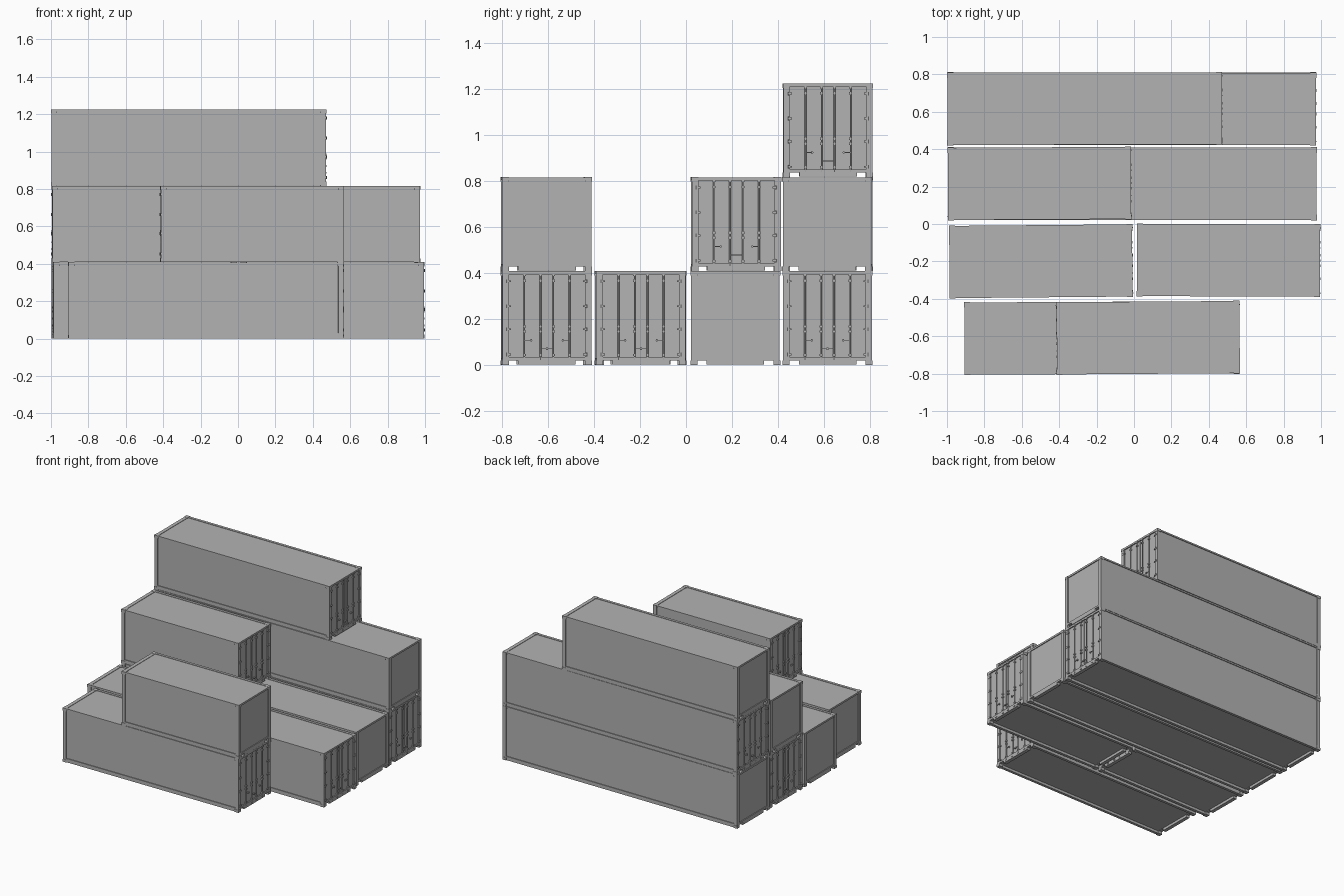
import bpy, bmesh, math
from mathutils import Matrix, Vector

cube = bpy.data.objects.get("Cube")
if cube:
    bpy.data.objects.remove(cube, do_unlink=True)

W, H = 0.386, 0.4085          # container width and height
POST, SILL, TOP = 0.027, 0.03, 0.012
SHORT, MEDIUM, LONG = 0.978, 1.468, 1.968

grey = bpy.data.materials.new("container_grey")
grey.use_nodes = True
colour = (0.45, 0.45, 0.45, 1)
grey.diffuse_color = colour
grey.node_tree.nodes["Principled BSDF"].inputs["Base Color"].default_value = colour


def box(bm, x0, x1, y0, y1, z0, z1):
    size = Vector((x1 - x0, y1 - y0, z1 - z0, 1))
    mid = Vector((x0 + x1, y0 + y1, z0 + z1)) / 2
    bmesh.ops.create_cube(bm, size=1, matrix=Matrix.Translation(mid) @ Matrix.Diagonal(size))


def rod(bm, x, y, z0, z1, r):
    bmesh.ops.create_cone(bm, cap_ends=True, segments=8, radius1=r, radius2=r, depth=z1 - z0,
                          matrix=Matrix.Translation((x, y, (z0 + z1) / 2)))


def mesh_from(name, build, *args):
    bm = bmesh.new()
    build(bm, *args)
    mesh = bpy.data.meshes.new(name)
    bm.to_mesh(mesh)
    bm.free()
    mesh.materials.append(grey)
    return mesh


# Posts, rails, end beams and corner castings; the door end is +x
def frame(bm, length):
    a, b = length / 2, W / 2
    for s in (-1, 1):
        y0, y1 = sorted((s * b, s * (b - 0.02)))
        box(bm, -a, a, y0, y1, 0.002, SILL)
        box(bm, -a, a, y0, y1, H - TOP, H - 0.001)
        x0, x1 = sorted((s * a, s * (a - POST)))
        box(bm, x0, x1, -b, b, 0.02, SILL + 0.004)
        box(bm, x0, x1, -0.125, 0.125, 0.002, 0.021)
        box(bm, x0, x1, -b, b, H - 0.015, H - 0.001)
        for t in (-1, 1):
            y0, y1 = sorted((t * b, t * (b - POST)))
            box(bm, x0, x1, y0, y1, 0.01, H - 0.01)
            cx, cy = s * (a - 0.0145), t * (b - 0.0125)
            for z in (0, H - 0.02):
                box(bm, cx - 0.016, cx + 0.016, cy - 0.015, cy + 0.015, z, z + 0.02)


# Recessed walls, roof and floor
def shell(bm, length):
    a, b = length / 2, W / 2
    box(bm, -a + 0.006, a - 0.012, -b + 0.006, b - 0.006, 0.021, H - 0.004)


# Two door leaves with a narrow gap
def doors(bm, x):
    for s in (-1, 1):
        y0, y1 = sorted((s * 0.002, s * (W / 2 - POST + 0.003)))
        box(bm, x - 0.014, x - 0.008, y0, y1, SILL, H - 0.013)


# Locking bars, guides, handles and hinges
def door_gear(bm, x):
    for y in (-0.098, -0.028, 0.028, 0.098):
        rod(bm, x - 0.003, y, 0.012, H - 0.012, 0.0035)
        for z in (0.017, 0.043, 0.145, 0.167, H - 0.043, H - 0.017):
            box(bm, x - 0.01, x + 0.003, y - 0.007, y + 0.007, z - 0.005, z + 0.005)
    for s in (-1, 1):
        for y, z in ((0.098, 0.107), (0.028, 0.07)):
            y0, y1 = sorted((s * y, s * (y - 0.035)))
            box(bm, x - 0.004, x, y0, y1, z - 0.002, z + 0.002)
            box(bm, x - 0.01, x + 0.002, s * (y - 0.03) - 0.003, s * (y - 0.03) + 0.003, z - 0.005, z + 0.005)
        for z in (0.045, 0.155, 0.255, H - 0.045):
            y0, y1 = sorted((s * (W / 2 - 0.006), s * (W / 2 - 0.036)))
            box(bm, x - 0.01, x + 0.002, y0, y1, z - 0.004, z + 0.004)
            rod(bm, x + 0.001, s * (W / 2 - 0.018), z - 0.008, z + 0.008, 0.004)


# One set of part meshes per container length
kits = {}
for label, length in (("short", SHORT), ("medium", MEDIUM), ("long", LONG)):
    kits[length] = {
        "frame": mesh_from(label + "_frame", frame, length),
        "walls": mesh_from(label + "_walls", shell, length),
        "doors": mesh_from(label + "_doors", doors, length / 2),
        "door_gear": mesh_from(label + "_door_gear", door_gear, length / 2),
    }

# Name, length, low x end, centre y, level, door direction, small turn in degrees
stack = [
    ("front_lower", MEDIUM, -0.906, -0.609, 0, 1, 0.3),
    ("front_upper", SHORT, -0.413, -0.608, 1, -1, 0.4),
    ("second_row_right", SHORT, -0.987, -0.199, 0, 1, 0.5),
    ("second_row_left", SHORT, 0.016, -0.194, 0, 1, -0.2),
    ("third_row_lower", LONG, -0.992, 0.215, 0, -1, 0),
    ("third_row_upper", SHORT, -0.994, 0.217, 1, 1, 0.3),
    ("back_lower", LONG, -0.996, 0.616, 0, 1, 0),
    ("back_middle", LONG, -0.995, 0.616, 1, -1, -0.1),
    ("back_top", MEDIUM, -0.998, 0.617, 2, 1, 0.1),
]
for name, length, low, y, level, facing, turn in stack:
    angle = math.radians(turn + (0 if facing > 0 else 180))
    place = Matrix.Translation((low + length / 2, y, level * H)) @ Matrix.Rotation(angle, 4, "Z")
    for part, mesh in kits[length].items():
        obj = bpy.data.objects.new(name + "_" + part, mesh)
        obj.matrix_world = place
        bpy.context.collection.objects.link(obj)
